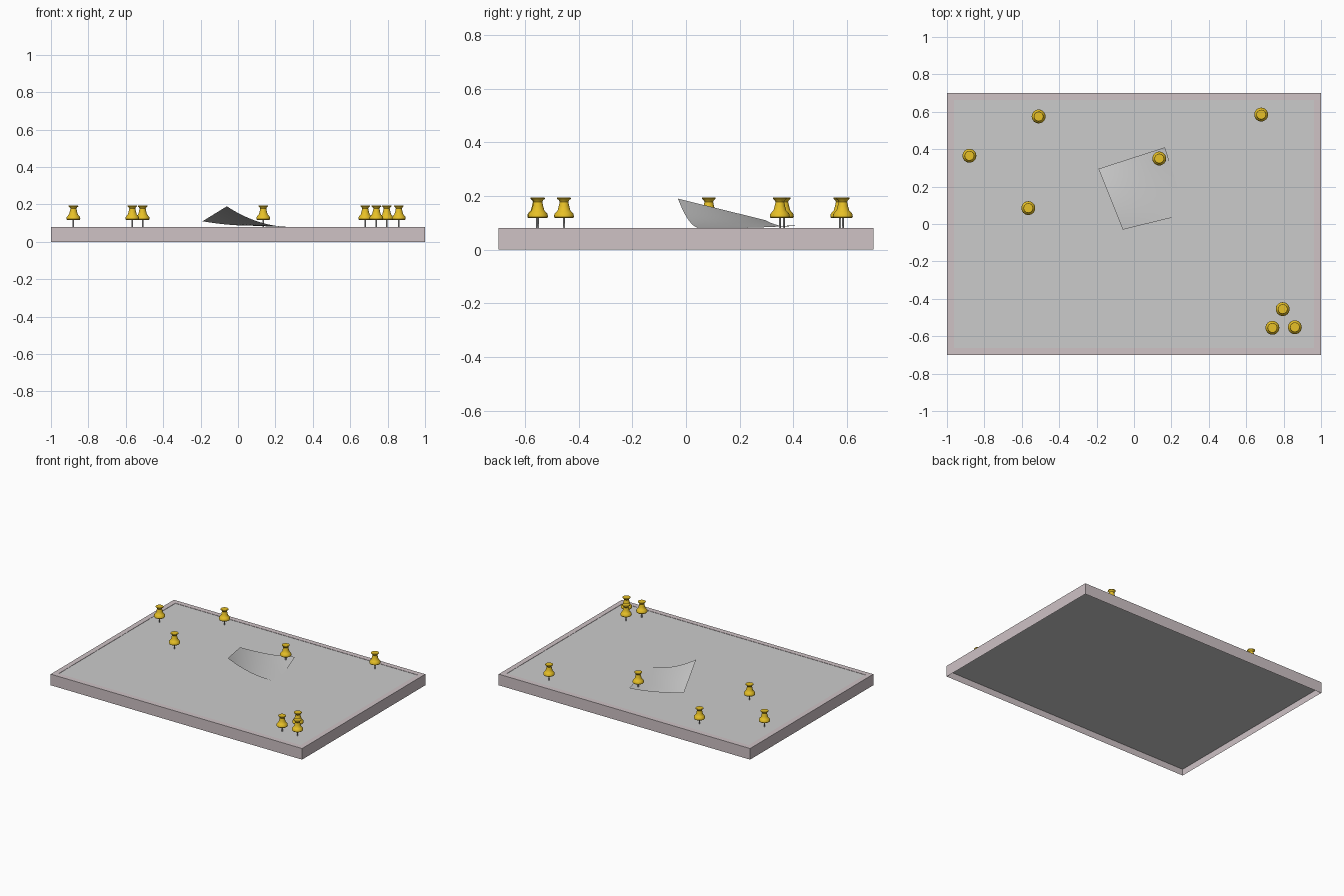
import bpy, bmesh, math

if "Cube" in bpy.data.objects:
    bpy.data.objects.remove(bpy.data.objects["Cube"])

def material(name, color):
    m = bpy.data.materials.new(name)
    m.diffuse_color = (*color, 1)
    m.use_nodes = True
    m.node_tree.nodes["Principled BSDF"].inputs["Base Color"].default_value = m.diffuse_color
    return m

def make(name, bm, mat=None, smooth=None):
    bmesh.ops.recalc_face_normals(bm, faces=bm.faces)
    me = bpy.data.meshes.new(name)
    bm.to_mesh(me)
    bm.free()
    ob = bpy.data.objects.new(name, me)
    bpy.context.collection.objects.link(ob)
    if mat:
        me.materials.append(mat)
    if smooth:
        bpy.ops.object.select_all(action='DESELECT')
        bpy.context.view_layer.objects.active = ob
        ob.select_set(True)
        bpy.ops.object.shade_smooth_by_angle(angle=math.radians(smooth))
    return ob

def lathe(name, profile, x, y, mat=None, n=24):
    """Spin an (r, z) profile around the vertical axis at x, y."""
    bm = bmesh.new()
    vs = [bm.verts.new((x + r, y, z)) for r, z in profile]
    es = [bm.edges.new(p) for p in zip(vs, vs[1:])]
    bmesh.ops.spin(bm, geom=vs + es, cent=(x, y, 0), axis=(0, 0, 1),
                   angle=2 * math.pi, steps=n, use_duplicate=False)
    bmesh.ops.remove_doubles(bm, verts=bm.verts, dist=1e-5)
    return make(name, bm, mat, 35)

wood = material("frame_wood", (0.62, 0.54, 0.56))
gold = material("pin_gold", (0.80, 0.53, 0.02))

# Frame: open-bottomed walls with a flat rim on top
bm = bmesh.new()
loops = []
for inset, z in ((0, 0), (0, 0.08), (0.037, 0.08), (0.037, 0.077)):
    loops.append([bm.verts.new((sx * (1 - inset), sy * (0.7 - inset), z))
                  for sx, sy in ((-1, -1), (1, -1), (1, 1), (-1, 1))])
for a, b in zip(loops, loops[1:]):
    for i in range(4):
        j = (i + 1) % 4
        bm.faces.new((a[i], a[j], b[j], b[i]))
make("frame", bm, wood)

# Board panel filling the frame
bm = bmesh.new()
bmesh.ops.create_cube(bm, size=1)
for v in bm.verts:
    v.co = (v.co.x * 1.996, v.co.y * 1.396, 0.078 if v.co.z > 0 else 0.045)
make("board_panel", bm)

# Curled paper note: lifted on the left edge, held at one corner
A, B, C, D = (-0.19, 0.295), (-0.06, -0.03), (0.28, 0.053), (0.165, 0.41)
N = 16
bm = bmesh.new()
grid = []
for i in range(N + 1):
    u, row = i / N, []
    for j in range(N + 1):
        v = j / N
        x, y = [(1 - u) * ((1 - v) * A[k] + v * B[k]) + u * ((1 - v) * D[k] + v * C[k])
                for k in (0, 1)]
        z = 0.08 + (0.03 + 0.08 * v) * (1 - u) ** 2 + 0.012 * (u * (1 - v)) ** 3
        row.append(bm.verts.new((x, y, z)))
    grid.append(row)
for i in range(N):
    for j in range(N):
        bm.faces.new((grid[i][j], grid[i + 1][j], grid[i + 1][j + 1], grid[i][j + 1]))
make("paper_note", bm, None, 40)

# Push pins: turned head and thin needle
head = [(0, 0.118), (0.034, 0.118), (0.037, 0.122), (0.036, 0.132), (0.029, 0.141),
        (0.024, 0.146), (0.020, 0.160), (0.016, 0.178), (0.019, 0.184),
        (0.026, 0.190), (0.025, 0.194), (0, 0.194)]
needle = [(0, 0.12), (0.004, 0.12), (0.004, 0.068), (0, 0.058)]
pins = [(-0.88, 0.365), (-0.51, 0.575), (-0.565, 0.085), (0.135, 0.35),
        (0.68, 0.585), (0.795, -0.455), (0.74, -0.555), (0.86, -0.552)]
for k, (x, y) in enumerate(pins, 1):
    lathe(f"pin_head_{k}", head, x, y, gold)
    lathe(f"pin_needle_{k}", needle, x, y, None, 10)
